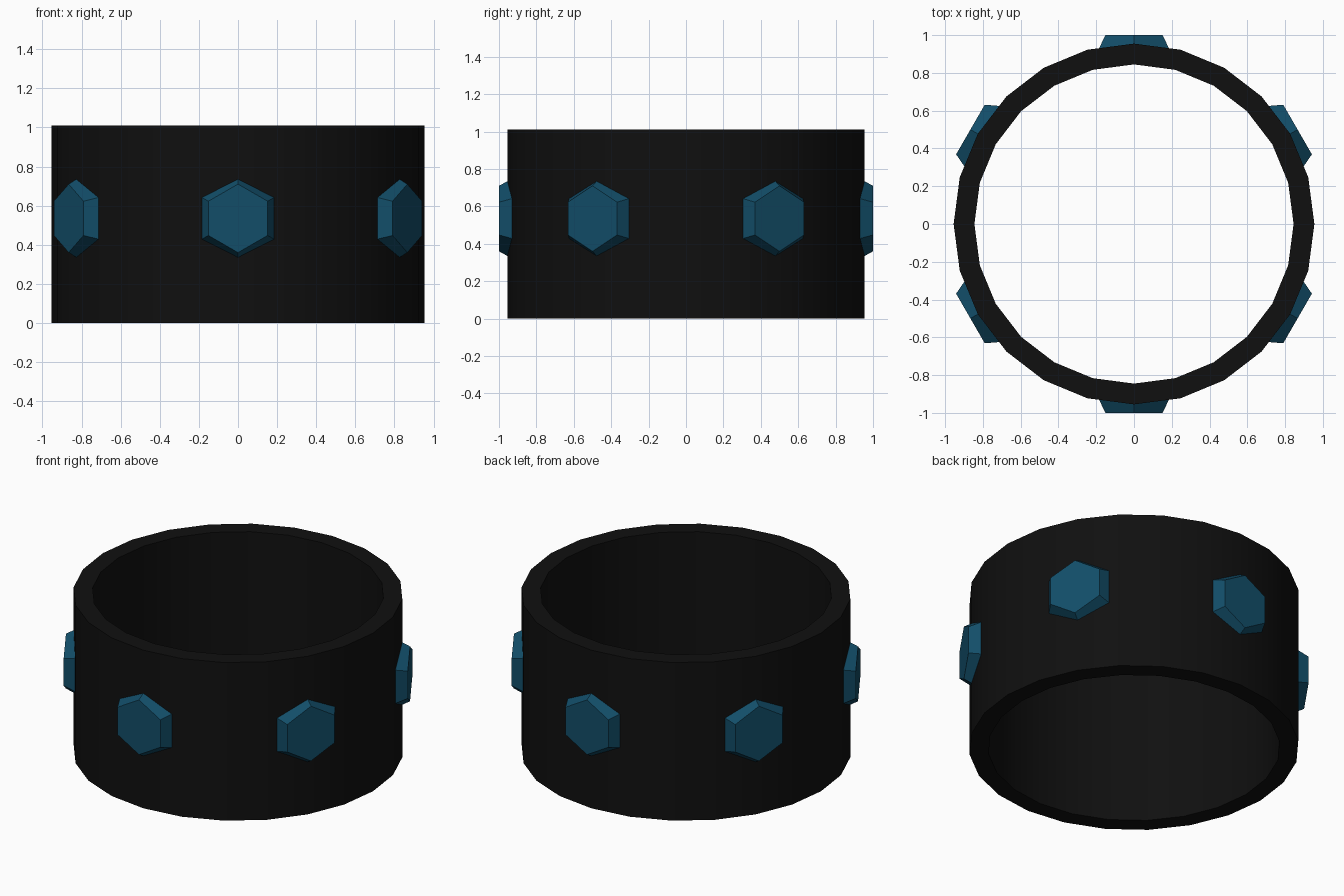
import bpy, bmesh, math
from mathutils import Matrix

cube = bpy.data.objects.get("Cube")
if cube:
    bpy.data.objects.remove(cube, do_unlink=True)


def material(name, rgb):
    mat = bpy.data.materials.new(name)
    mat.use_nodes = True
    mat.diffuse_color = (*rgb, 1)
    mat.node_tree.nodes["Principled BSDF"].inputs["Base Color"].default_value = (*rgb, 1)
    return mat


def add_object(name, bm, mat):
    bmesh.ops.recalc_face_normals(bm, faces=bm.faces)
    mesh = bpy.data.meshes.new(name)
    bm.to_mesh(mesh)
    bm.free()
    mesh.materials.append(mat)
    obj = bpy.data.objects.new(name, mesh)
    bpy.context.collection.objects.link(obj)
    return obj


black = material("band black", (0.005, 0.005, 0.005))
blue = material("gem blue", (0.006, 0.075, 0.14))

# Band: rectangular section swept around the vertical axis
SIDES, OUTER, INNER, HEIGHT = 24, 0.955, 0.845, 1.01
bm = bmesh.new()
rings = []
for i in range(SIDES):
    a = math.tau * i / SIDES
    rings.append([bm.verts.new((r * math.cos(a), r * math.sin(a), z))
                  for r, z in ((OUTER, 0), (OUTER, HEIGHT), (INNER, HEIGHT), (INNER, 0))])
for i, ring in enumerate(rings):
    following = rings[(i + 1) % SIDES]
    for k in range(4):
        n = (k + 1) % 4
        bm.faces.new((ring[k], following[k], following[n], ring[n]))
band = add_object("band", bm, black)
bpy.context.view_layer.objects.active = band
band.select_set(True)
bpy.ops.object.shade_smooth_by_angle(angle=math.radians(30))
band.select_set(False)

# Gems: tapered hexagons set into the band, point upward
BASE, FACE, GEM_Z = 0.9, 1.0, 0.535
for i in range(6):
    bm = bmesh.new()
    bmesh.ops.create_cone(bm, cap_ends=True, segments=6, radius1=0.23, radius2=0.175,
                          depth=FACE - BASE)
    # Put a hexagon corner on local x, then turn x upward and the axis outward
    corner = max((v for v in bm.verts if v.co.z < 0), key=lambda v: v.co.x)
    bm.transform(Matrix.Rotation(-math.atan2(corner.co.y, corner.co.x), 4, 'Z'))
    bm.transform(Matrix.Rotation(math.pi / 2, 4, 'Y'))
    bm.transform(Matrix.Translation(((BASE + FACE) / 2, 0, GEM_Z)))
    bm.transform(Matrix.Rotation(math.radians(30 + 60 * i), 4, 'Z'))
    add_object(f"gem_{i + 1}", bm, blue)
